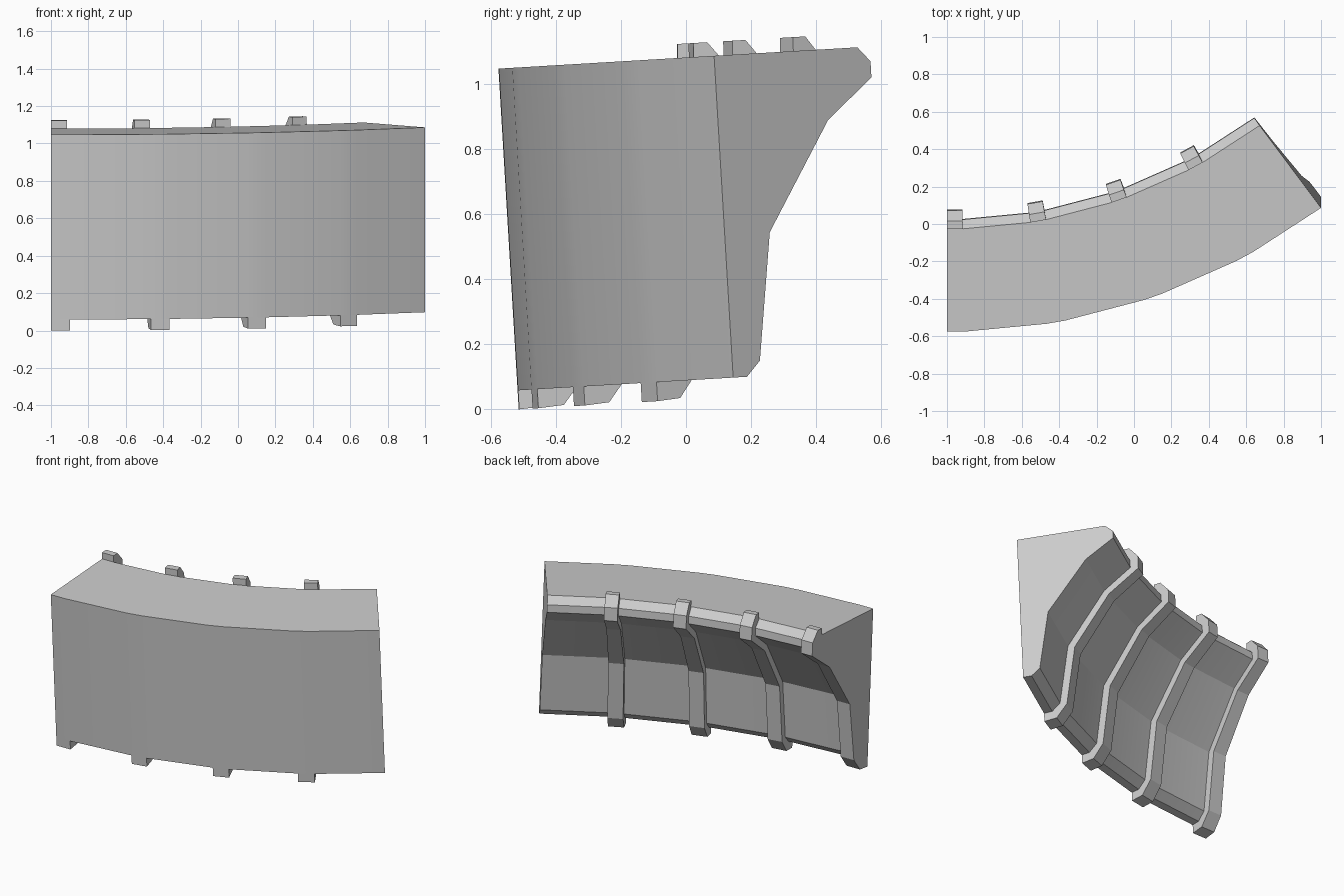
import bpy, bmesh
from math import sin, cos, radians

if "Cube" in bpy.data.objects:
    bpy.data.objects.remove(bpy.data.objects["Cube"])

R = 3.347                      # radius of the front face
CX, CY = -1.0, R - 0.513       # centre of the curve
PITCH, RIB = 9.175, 1.75       # module and rib width in degrees
TILT = radians(3.4)            # whole piece leans back

# Cross-sections as (depth from front face, height)
back = [(0.0, 0.089), (0.053, 0.089), (0.106, 0.136), (0.173, 0.528),
        (0.422, 0.862), (0.597, 0.984), (0.597, 1.034), (0.55, 1.079)]
wall_profile = back + [(0.0, 1.079)]
rib_outer = [(0.0, 0.0305), (0.08, 0.036), (0.15, 0.12), (0.217, 0.512),
             (0.452, 0.832), (0.648, 0.967), (0.648, 1.055), (0.595, 1.122),
             (0.552, 1.122)]
rib_profile = rib_outer + back[::-1]


def place(depth, height, deg):
    a, r = radians(deg), R - depth
    x, y = CX + r * sin(a), CY - r * cos(a)
    return (x, y * cos(TILT) - height * sin(TILT),
            y * sin(TILT) + height * cos(TILT))


def sweep(name, profile, angles):
    bm = bmesh.new()
    rings = [[bm.verts.new(place(d, h, a)) for d, h in profile] for a in angles]
    n = len(profile)
    for r0, r1 in zip(rings, rings[1:]):
        for i in range(n):
            j = (i + 1) % n
            bm.faces.new((r0[i], r0[j], r1[j], r1[i]))
    bm.faces.new(rings[0])
    bm.faces.new(rings[-1][::-1])
    bmesh.ops.recalc_face_normals(bm, faces=bm.faces)
    mesh = bpy.data.meshes.new(name)
    bm.to_mesh(mesh)
    bm.free()
    obj = bpy.data.objects.new(name, mesh)
    bpy.context.collection.objects.link(obj)
    return obj


# Curved wall: a break at both sides of every rib
angles = [a for k in range(4) for a in (k * PITCH, k * PITCH + RIB)] + [4 * PITCH]
wall = sweep("curved_wall", wall_profile, angles)
bpy.context.view_layer.objects.active = wall
wall.select_set(True)
bpy.ops.object.shade_smooth_by_angle(angle=radians(12))

# Ribs wrapping the underside, back and top lip
for k in range(4):
    sweep(f"rib_{k + 1}", rib_profile, [k * PITCH, k * PITCH + RIB])
